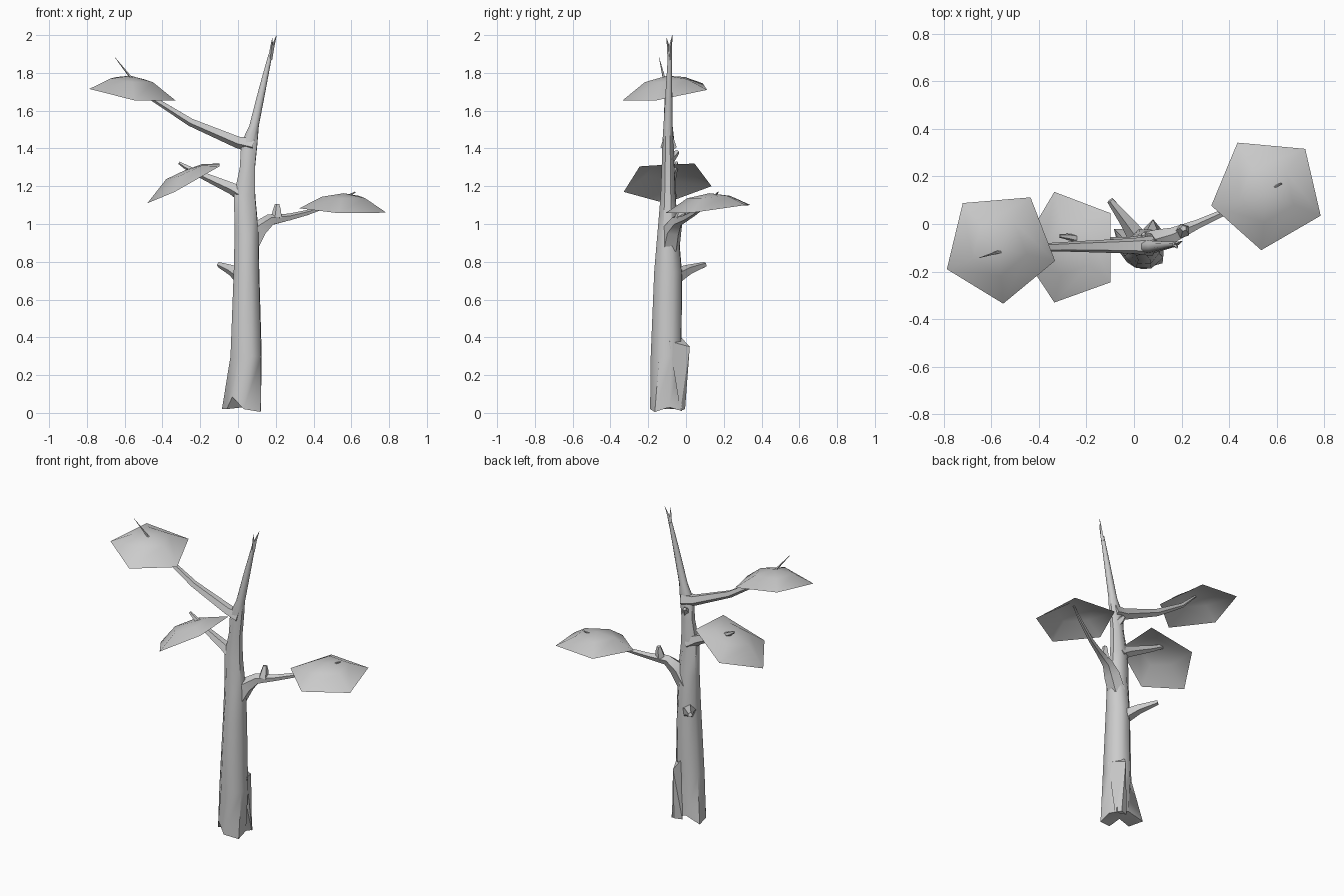
import bpy, bmesh, math
from mathutils import Vector

if "Cube" in bpy.data.objects:
    bpy.data.objects.remove(bpy.data.objects["Cube"])


def finish(name, bm, angle=50):
    bmesh.ops.recalc_face_normals(bm, faces=bm.faces)
    me = bpy.data.meshes.new(name)
    bm.to_mesh(me)
    bm.free()
    ob = bpy.data.objects.new(name, me)
    bpy.context.collection.objects.link(ob)
    bpy.ops.object.select_all(action='DESELECT')
    ob.select_set(True)
    bpy.context.view_layer.objects.active = ob
    bpy.ops.object.shade_smooth_by_angle(angle=math.radians(angle))
    return ob


def skin(name, rings):
    bm = bmesh.new()
    rows = [[bm.verts.new(p) for p in ring] for ring in rings]
    n = len(rows[0])
    for a, b in zip(rows, rows[1:]):
        for i in range(n):
            j = (i + 1) % n
            bm.faces.new((a[i], a[j], b[j], b[i]))
    bm.faces.new(rows[-1])
    # bottom cap as a fan so uneven rims stay clean
    c = bm.verts.new(sum((v.co for v in rows[0]), Vector()) / n)
    for i in range(n):
        bm.faces.new((rows[0][(i + 1) % n], rows[0][i], c))
    return finish(name, bm)


def branch(name, pts, sides=5):
    """Tapered tube through (x, y, z, radius) points."""
    P = [Vector(p[:3]) for p in pts]
    rings = []
    for i, p in enumerate(P):
        d = (P[min(i + 1, len(P) - 1)] - P[max(i - 1, 0)]).normalized()
        ref = Vector((0, 1, 0)) if abs(d.y) < 0.8 else Vector((0, 0, 1))
        u = d.cross(ref).normalized()
        v = d.cross(u)
        rings.append([p + pts[i][3] * (u * math.cos(t) + v * math.sin(t))
                      for t in (2 * math.pi * k / sides for k in range(sides))])
    return skin(name, rings)


def leaf_canopy(name, center, rim):
    """Thin pentagonal dome: centre, bulged middle ring, straight rim."""
    c = Vector(center)
    bm = bmesh.new()
    top = bm.verts.new(c)
    mid, out = [], []
    for r in map(Vector, rim):
        m = c.lerp(r, 0.5)
        m.z += 0.2 * (c.z - r.z) if c.z > r.z else 0.01
        m.z += 0.005
        mid.append(bm.verts.new(m))
        out.append(bm.verts.new(r))
    for i in range(5):
        j = (i + 1) % 5
        bm.faces.new((top, mid[i], mid[j]))
        bm.faces.new((mid[i], out[i], out[j], mid[j]))
    return finish(name, bm, 60)


# Trunk with a notched foot, leaning at the top
foot = [(-.085, -.02, .02), (-.06, -.12, .02), (-.03, -.16, .085), (.03, -.19, .02),
        (.12, -.165, .005), (.12, -.09, .03), (.12, -.02, .01), (.02, -.025, .05)]
sections = [(.3, .043, -.105, .088, .087), (.75, .045, -.095, .072, .078),
            (.95, .046, -.095, .068, .06), (1.15, .035, -.095, .06, .042),
            (1.3, .05, -.095, .043, .036), (1.43, .06, -.095, .046, .032),
            (1.52, .085, -.095, .027, .026), (1.72, .13, -.09, .02, .018),
            (1.9, .172, -.085, .011, .011)]
rings = [foot]
for z, cx, cy, rx, ry in sections:
    rings.append([(cx + rx * math.cos(a), cy + ry * math.sin(a), z)
                  for a in (math.radians(155 + 45 * k) for k in range(8))])
skin("trunk", rings)

# Forked tip
branch("tip_right", [(.17, -.085, 1.87, .011), (.185, -.082, 1.94, .008), (.204, -.072, 2.0, .001)], 4)
branch("tip_left", [(.17, -.087, 1.87, .011), (.178, -.094, 1.94, .007), (.182, -.103, 1.985, .001)], 4)

# Root buttress at the back
bm = bmesh.new()
for p in [(.125, -.09, .38), (.08, .02, .35), (.05, -.035, .41), (.122, -.03, .01),
          (.04, -.02, .02), (.09, -.005, .02)]:
    bm.verts.new(p)
bmesh.ops.convex_hull(bm, input=bm.verts)
finish("root_buttress", bm, 25)

# Main branches
branch("upper_left_branch", [(.08, -.092, 1.42, .045), (.0, -.092, 1.435, .034),
       (-.25, -.095, 1.54, .023), (-.45, -.1, 1.665, .015),
       (-.57, -.118, 1.78, .007), (-.65, -.142, 1.88, .001)])
branch("lower_left_branch", [(.04, -.09, 1.15, .045), (-.03, -.088, 1.19, .034),
       (-.19, -.07, 1.26, .02), (-.28, -.053, 1.305, .013), (-.312, -.05, 1.325, .008)])
branch("right_branch", [(.06, -.085, .88, .055), (.11, -.07, .97, .05),
       (.17, -.045, 1.02, .033), (.27, 0, 1.035, .02), (.37, .045, 1.06, .015),
       (.52, .12, 1.115, .01), (.62, .17, 1.168, .004)])

# Broken stubs
branch("back_stub", [(.02, -.06, .72, .045), (-.03, .01, .755, .03), (-.1, .1, .785, .015)])
branch("right_branch_stub", [(.205, -.03, 1.03, .032), (.208, -.022, 1.07, .024), (.208, -.018, 1.105, .013)])
branch("trunk_knob", [(.06, -.09, 1.34, .03), (.045, -.06, 1.37, .02), (.04, -.042, 1.385, .01)])

# Leaf canopies
leaf_canopy("upper_left_canopy", (-.57, -.1, 1.785),
            [(-.72, .088, 1.745), (-.435, .112, 1.71), (-.332, -.155, 1.655),
             (-.55, -.335, 1.655), (-.787, -.19, 1.715)])
leaf_canopy("lower_left_canopy", (-.28, -.1, 1.285),
            [(-.335, .135, 1.2), (-.098, .045, 1.32), (-.098, -.245, 1.305),
             (-.335, -.33, 1.17), (-.48, -.11, 1.11)])
leaf_canopy("right_canopy", (.56, .125, 1.163),
            [(.435, .342, 1.1), (.72, .316, 1.1), (.785, .035, 1.06),
             (.535, -.11, 1.057), (.325, .077, 1.083)])
